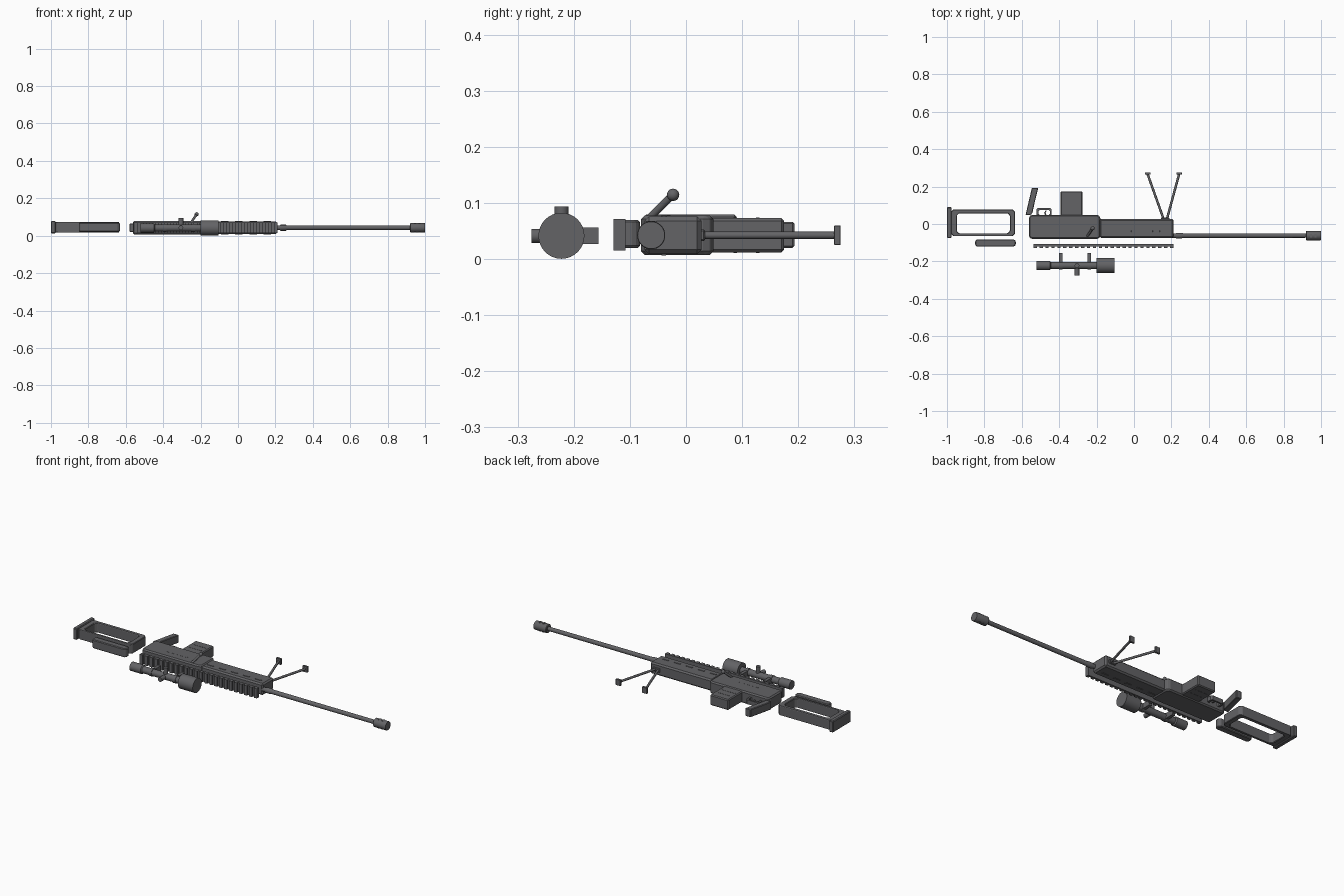
import bpy, bmesh, math
from mathutils import Vector

if "Cube" in bpy.data.objects:
    bpy.data.objects.remove(bpy.data.objects["Cube"])

ZC = 0.0425  # mid plane of every part laid flat
DARK = bpy.data.materials.new("dark_metal")
DARK.diffuse_color = (0.125, 0.125, 0.132, 1)
DARK.use_nodes = True
DARK.node_tree.nodes["Principled BSDF"].inputs["Base Color"].default_value = DARK.diffuse_color


def finish(name, bm, bevel=0.0, smooth=False):
    bmesh.ops.recalc_face_normals(bm, faces=bm.faces[:])
    me = bpy.data.meshes.new(name)
    bm.to_mesh(me)
    bm.free()
    me.materials.append(DARK)
    ob = bpy.data.objects.new(name, me)
    bpy.context.collection.objects.link(ob)
    if bevel:
        m = ob.modifiers.new("bevel", 'BEVEL')
        m.width, m.segments, m.limit_method = bevel, 1, 'ANGLE'
    if smooth:
        bpy.context.view_layer.objects.active = ob
        bpy.ops.object.select_all(action='DESELECT')
        ob.select_set(True)
        bpy.ops.object.shade_smooth_by_angle(angle=math.radians(35))
    return ob


def prism(name, pts, z0, z1, bevel=0.0):
    bm = bmesh.new()
    f = bm.faces.new([bm.verts.new((x, y, z0)) for x, y in pts])
    r = bmesh.ops.extrude_face_region(bm, geom=[f])
    vs = [v for v in r['geom'] if isinstance(v, bmesh.types.BMVert)]
    bmesh.ops.translate(bm, verts=vs, vec=(0, 0, z1 - z0))
    # extrusion keeps or drops the base face depending on context: close it if open
    bmesh.ops.holes_fill(bm, edges=[e for e in bm.edges if e.is_boundary], sides=0)
    return finish(name, bm, bevel)


def box(name, x0, x1, y0, y1, z0, z1, bevel=0.0):
    return prism(name, [(x0, y0), (x1, y0), (x1, y1), (x0, y1)], z0, z1, bevel)


def lathe(name, prof, y, z=ZC, n=32):
    # profile of (x, radius) spun about an axis parallel to x
    bm = bmesh.new()
    rings = [[bm.verts.new((x, y + r * math.cos(2 * math.pi * i / n),
                            z + r * math.sin(2 * math.pi * i / n))) for i in range(n)]
             for x, r in prof]
    for a, b in zip(rings, rings[1:]):
        for i in range(n):
            j = (i + 1) % n
            bm.faces.new((a[i], a[j], b[j], b[i]))
    bm.faces.new(rings[0])
    bm.faces.new(rings[-1])
    return finish(name, bm, smooth=True)


def rod(name, a, b, r, n=16):
    a, b = Vector(a), Vector(b)
    bm = bmesh.new()
    bmesh.ops.create_cone(bm, cap_ends=True, segments=n, radius1=r, radius2=r, depth=(b - a).length)
    q = (b - a).to_track_quat('Z', 'Y').to_matrix().to_4x4()
    q.translation = (a + b) / 2
    bmesh.ops.transform(bm, matrix=q, verts=bm.verts[:])
    return finish(name, bm, smooth=True)


def ring_plate(name, outer, inner, z0, z1, bevel=0.0):
    # frame between two loops with equal point counts
    bm = bmesh.new()
    loops = [[bm.verts.new((x, y, z)) for x, y in loop]
             for loop, z in ((outer, z0), (outer, z1), (inner, z1), (inner, z0))]
    n = len(outer)
    for k in range(4):
        a, b = loops[k], loops[(k + 1) % 4]
        for i in range(n):
            j = (i + 1) % n
            bm.faces.new((a[i], a[j], b[j], b[i]))
    return finish(name, bm, bevel)


def chamfered(x0, x1, y0, y1, c):
    return [(x0 + c, y0), (x1 - c, y0), (x1, y0 + c), (x1, y1 - c),
            (x1 - c, y1), (x0 + c, y1), (x0, y1 - c), (x0, y0 + c)]


# Stock frame, butt plate and cheek rest
ring_plate("stock_frame", chamfered(-0.98, -0.635, -0.065, 0.078, 0.014),
           chamfered(-0.947, -0.664, -0.05, 0.057, 0.012), 0.018, 0.073, 0.003)
box("butt_plate", -1.0, -0.975, -0.075, 0.09, 0.013, 0.079, 0.004)
prism("cheek_rest", chamfered(-0.85, -0.632, -0.121, -0.082, 0.01), 0.02, 0.07, 0.004)

# Receiver, with a shallow port strip on the broad side
prism("receiver", chamfered(-0.562, -0.18, -0.08, 0.049, 0.012), 0.007, 0.078, 0.007)
box("port_strip", -0.44, -0.30, -0.035, -0.028, 0.07, 0.0785)

# Handguard with raised vent bars
box("handguard", -0.185, 0.21, -0.074, 0.028, 0.009, 0.076, 0.008)
for i in range(5):
    x = -0.147 + i * 0.076
    for side, z0, z1 in (("top", 0.07, 0.0785), ("bottom", 0.0065, 0.02)):
        box(f"vent_bar_{side}_{i}", x - 0.02, x + 0.02, -0.044, -0.035, z0, z1, 0.001)

# Pistol grip
prism("pistol_grip", [(-0.58, 0.048), (-0.546, 0.193), (-0.512, 0.193),
                      (-0.531, 0.115), (-0.543, 0.06), (-0.552, 0.048)], 0.02, 0.066, 0.003)

# Trigger guard and trigger
ring_plate("trigger_guard", chamfered(-0.522, -0.44, 0.043, 0.085, 0.008),
           chamfered(-0.511, -0.45, 0.048, 0.075, 0.006), 0.03, 0.055)
prism("trigger", [(-0.475, 0.045), (-0.467, 0.045), (-0.472, 0.06), (-0.467, 0.072),
                  (-0.473, 0.072), (-0.48, 0.06)], 0.037, 0.048)

# Magazine with pressed ribs
box("magazine", -0.392, -0.275, 0.04, 0.175, 0.012, 0.073, 0.005)
for i in range(2):
    y = 0.085 + 0.04 * i
    for side, z in (("top", ZC + 0.0285), ("bottom", ZC - 0.0285)):
        box(f"magazine_rib_{side}_{i}", -0.375, -0.292, y, y + 0.006, z - 0.003, z + 0.003)

# Accessory rail: one toothed profile
rail = [(0.21, -0.108), (-0.537, -0.108)]
teeth = 24
pitch = 0.747 / (teeth - 0.45)
for i in range(teeth):
    x = -0.537 + i * pitch
    rail += [(x, -0.129), (x + pitch * 0.55, -0.129)]
    if i < teeth - 1:
        rail += [(x + pitch * 0.55, -0.119), (x + pitch, -0.119)]
prism("rail", rail, 0.015, 0.071)

# Barrel with collar, muzzle device and its side ports
lathe("barrel", [(0.20, 0.012), (0.225, 0.012), (0.225, 0.015), (0.255, 0.015),
                 (0.262, 0.0125), (0.925, 0.0115)], -0.062)
lathe("muzzle_device", [(0.919, 0.022), (0.922, 0.025), (0.997, 0.025), (1.0, 0.024)], -0.062)
for i in range(2):
    for side, z in (("top", ZC + 0.023), ("bottom", ZC - 0.023)):
        box(f"muzzle_port_{side}_{i}", 0.942 + i * 0.022, 0.953 + i * 0.022, -0.071, -0.053,
            z - 0.0025, z + 0.0025)

# Bolt handle
rod("bolt_handle", (-0.25, -0.066, 0.072), (-0.222, -0.024, 0.114), 0.0065)
bm = bmesh.new()
bmesh.ops.create_uvsphere(bm, u_segments=16, v_segments=10, radius=0.011)
bmesh.ops.translate(bm, verts=bm.verts[:], vec=(-0.221, -0.023, 0.1145))
finish("bolt_knob", bm, smooth=True)

# Bipod legs and feet
box("bipod_mount", 0.145, 0.19, 0.02, 0.034, 0.032, 0.053, 0.003)
for side, x0, x1 in (("rear", 0.157, 0.073), ("front", 0.177, 0.241)):
    rod(f"bipod_leg_{side}", (x0, 0.03, ZC), (x1, 0.266, ZC), 0.0065)
    box(f"bipod_foot_{side}", x1 - 0.015, x1 + 0.015, 0.264, 0.2755, 0.025, 0.06, 0.001)

# Scope body, turrets and mounts
SY, SZ = -0.222, 0.0415
lathe("scope_body", [(-0.52, 0.025), (-0.45, 0.025), (-0.445, 0.019), (-0.20, 0.019),
                     (-0.20, 0.041), (-0.105, 0.041)], SY, SZ)
rod("turret_outer", (-0.305, SY, SZ), (-0.305, -0.2755, SZ), 0.0125, 24)
rod("turret_upper", (-0.305, SY, SZ), (-0.305, SY, 0.0935), 0.0125, 24)
for i, x in enumerate((-0.392, -0.24)):
    box(f"scope_mount_{i}", x - 0.009, x + 0.009, SY, -0.156, SZ - 0.015, SZ + 0.015)
    lathe(f"scope_ring_{i}", [(x - 0.009, 0.022), (x + 0.009, 0.022)], SY, SZ)
